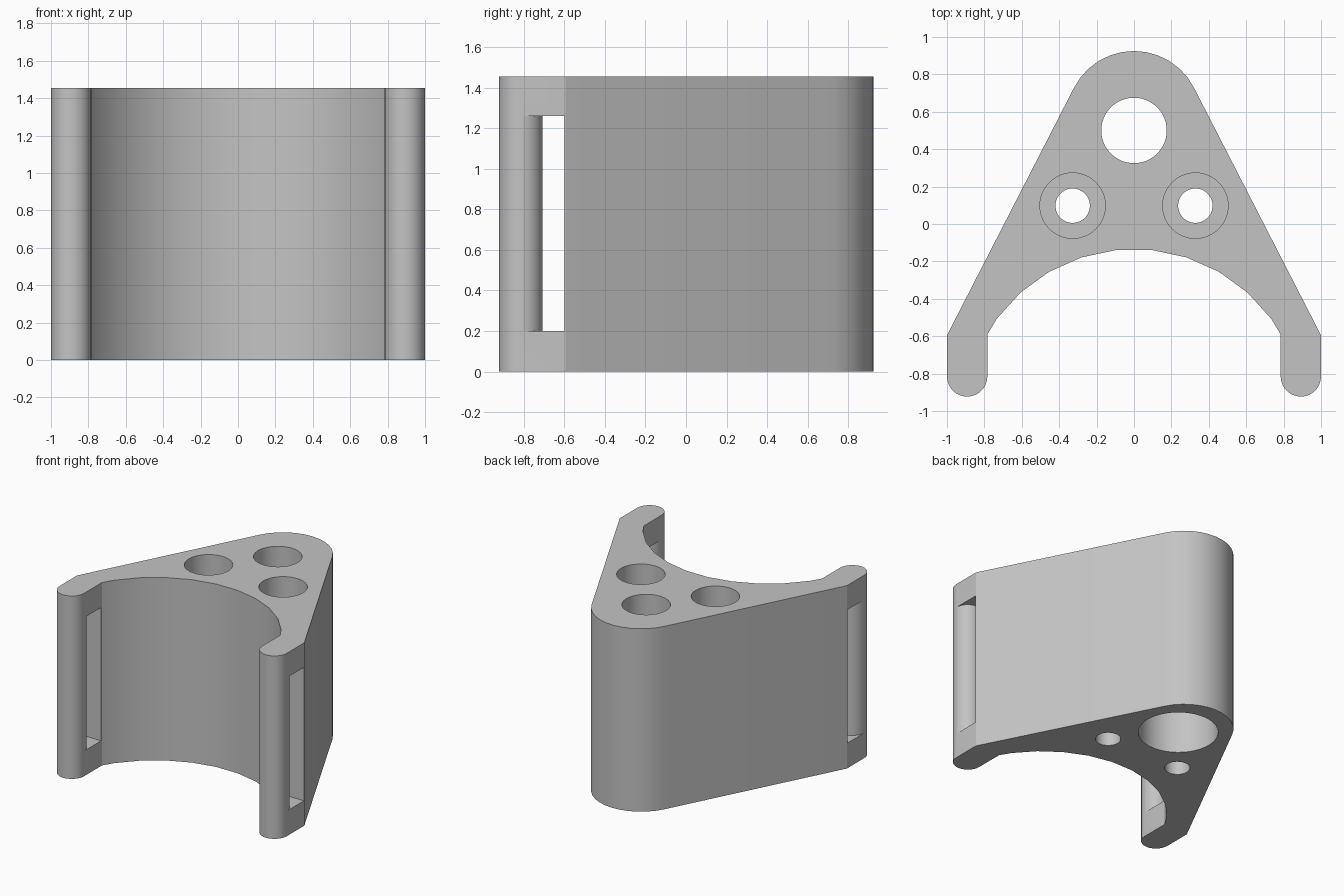
import bpy, bmesh
from math import sin, cos, radians

cube = bpy.data.objects.get("Cube")
if cube:
    bpy.data.objects.remove(cube, do_unlink=True)

H = 1.455                  # body height
SLOT = (0.2, 1.26)         # strap slot heights
TIP_X, TIP_Y, TIP_R = 0.892, -0.815, 0.108

grey = bpy.data.materials.new("plain grey")
grey.use_nodes = True
colour = (0.55, 0.55, 0.55, 1)
grey.diffuse_color = colour
grey.node_tree.nodes["Principled BSDF"].inputs["Base Color"].default_value = colour


def arc(cx, cy, r, a0, a1, n):
    """Points on an arc, angles in degrees."""
    angles = [radians(a0 + (a1 - a0) * i / n) for i in range(n + 1)]
    return [(cx + r * cos(a), cy + r * sin(a)) for a in angles]


def prism(name, points, z0, z1):
    """Extrude a closed outline between two heights."""
    bm = bmesh.new()
    face = bm.faces.new([bm.verts.new((x, y, z0)) for x, y in points])
    ext = bmesh.ops.extrude_face_region(bm, geom=[face])
    top = [v for v in ext["geom"] if isinstance(v, bmesh.types.BMVert)]
    bmesh.ops.translate(bm, verts=top, vec=(0, 0, z1 - z0))
    bmesh.ops.recalc_face_normals(bm, faces=bm.faces)
    mesh = bpy.data.meshes.new(name)
    bm.to_mesh(mesh)
    bm.free()
    obj = bpy.data.objects.new(name, mesh)
    bpy.context.collection.objects.link(obj)
    return obj


def bore(name, x, y, r, z0, z1):
    return prism(name, arc(x, y, r, 0, 352.5, 47), z0, z1)


# Right half outline: rounded back, sloped side, arm tip, cradle arc
half = arc(0, 0.565, 0.36, 90, 27, 6)
half += [(1, -0.595)]
half += arc(TIP_X, TIP_Y, TIP_R, 0, -180, 14)
half += [(TIP_X - TIP_R, -0.59)]
half += arc(0, -1.042, 0.908, 36, 84, 4)
outline = half + [(-x, y) for x, y in reversed(half[1:])]
body = prism("bracket_body", outline, 0, H)
body.data.materials.append(grey)

# Rear bore, widened from below
cutters = [bore("rear_hole", 0, 0.5, 0.175, -0.1, H + 0.1),
           bore("rear_pocket", 0, 0.5, 0.29, -0.1, SLOT[1])]

for s in (-1, 1):
    # Screw holes, widened from above
    cutters += [bore("screw_hole", s * 0.328, 0.098, 0.092, -0.1, H + 0.1),
                bore("screw_pocket", s * 0.328, 0.098, 0.175, SLOT[0], H + 0.1)]
    # Strap slots, leaving a round bar at each arm tip
    slot = [(TIP_X + 0.16, -0.6), (TIP_X - 0.16, -0.6), (TIP_X - 0.16, TIP_Y + 0.01)]
    slot += arc(TIP_X, TIP_Y, TIP_R, 174, 6, 14)
    slot += [(TIP_X + 0.16, TIP_Y + 0.01)]
    cutters.append(prism("strap_slot", [(s * x, y) for x, y in slot], *SLOT))

for c in cutters:
    c.hide_render = True
    mod = body.modifiers.new(c.name, "BOOLEAN")
    mod.operation = "DIFFERENCE"
    mod.solver = "EXACT"
    mod.object = c

# Apply the cuts and drop the cutters
bpy.context.view_layer.update()
graph = bpy.context.evaluated_depsgraph_get()
body.data = bpy.data.meshes.new_from_object(body.evaluated_get(graph))
body.data.name = "bracket_body"
body.modifiers.clear()
for c in cutters:
    bpy.data.objects.remove(c, do_unlink=True)
body.data.materials.clear()
body.data.materials.append(grey)
for p in body.data.polygons:
    p.material_index = 0

bpy.ops.object.select_all(action="DESELECT")
body.select_set(True)
bpy.context.view_layer.objects.active = body
bpy.ops.object.shade_smooth_by_angle(angle=radians(20))
